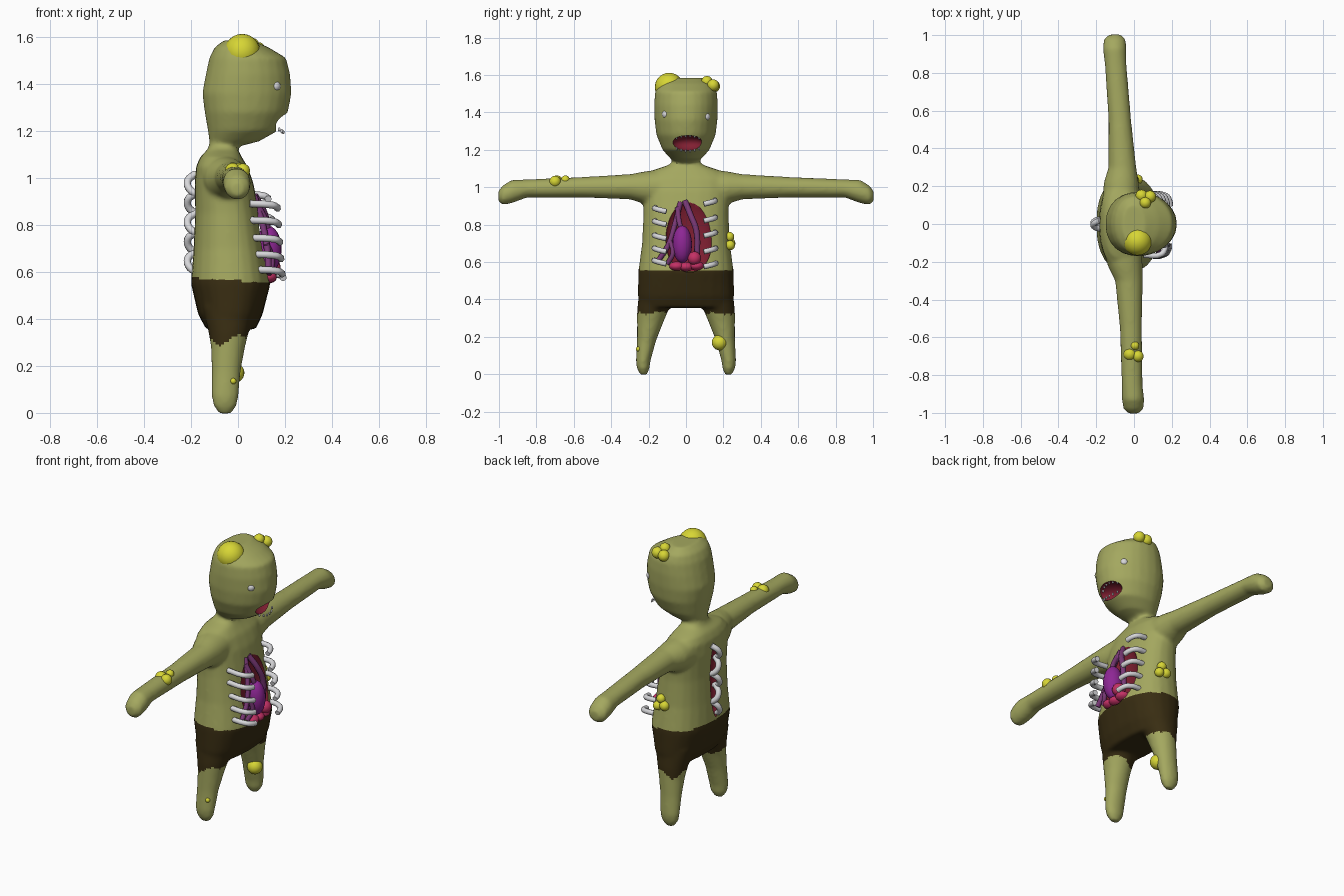
import bpy, bmesh, math
from mathutils import Vector

if "Cube" in bpy.data.objects:
    bpy.data.objects.remove(bpy.data.objects["Cube"])


def material(name, r, g, b):
    m = bpy.data.materials.new(name)
    m.diffuse_color = (r, g, b, 1)
    m.use_nodes = True
    m.node_tree.nodes["Principled BSDF"].inputs["Base Color"].default_value = m.diffuse_color
    return m


SKIN = material("green skin", 0.37, 0.39, 0.115)
CLOTH = material("dark brown cloth", 0.04, 0.026, 0.006)
FLESH = material("red flesh", 0.22, 0.014, 0.032)
WART = material("yellow wart", 0.68, 0.67, 0.035)
BONE = material("bone white", 0.68, 0.68, 0.70)
ORGAN = material("purple organ", 0.27, 0.02, 0.30)
GUT = material("dull purple gut", 0.19, 0.04, 0.18)
PINK = material("pink organ", 0.55, 0.03, 0.13)


def add_object(name, bm, mats, smooth=True):
    mesh = bpy.data.meshes.new(name)
    bmesh.ops.recalc_face_normals(bm, faces=bm.faces)
    bm.to_mesh(mesh)
    bm.free()
    for m in mats:
        mesh.materials.append(m)
    for p in mesh.polygons:
        p.use_smooth = smooth
    ob = bpy.data.objects.new(name, mesh)
    bpy.context.collection.objects.link(ob)
    return ob


def loft(bm, rings, place, power=1.0, taper=0.0, n=24):
    """Rings are (along, u0, u1, v0, v1); place maps (along, u, v) to a point."""
    loops = []
    for t, u0, u1, v0, v1 in rings:
        loop = []
        for i in range(n):
            a = 2 * math.pi * i / n
            c, s = math.cos(a), math.sin(a)
            cu = math.copysign(abs(c) ** power, c)
            sv = math.copysign(abs(s) ** power, s) * (1 - taper * c)
            loop.append(bm.verts.new(place(t, (u0 + u1) / 2 + cu * (u1 - u0) / 2,
                                           (v0 + v1) / 2 + sv * (v1 - v0) / 2)))
        loops.append(loop)
    for a, b in zip(loops, loops[1:]):
        for i in range(n):
            bm.faces.new((a[i], a[(i + 1) % n], b[(i + 1) % n], b[i]))
    bm.faces.new(loops[0])
    bm.faces.new(loops[-1])


def ball(name, pos, size, mat, hidden=False, seg=20):
    bm = bmesh.new()
    bmesh.ops.create_uvsphere(bm, u_segments=seg, v_segments=seg * 2 // 3, radius=1)
    for v in bm.verts:
        v.co = Vector([c * s + p for c, s, p in zip(v.co, size, pos)])
    ob = add_object(name, bm, [mat])
    if hidden:
        ob.hide_render = True
        ob.hide_viewport = False
    return ob


def tube(name, pts, radius, mat, sides=2):
    cu = bpy.data.curves.new(name, 'CURVE')
    cu.dimensions = '3D'
    cu.bevel_depth = radius
    cu.bevel_resolution = sides
    cu.use_fill_caps = True
    cu.resolution_u = 4
    sp = cu.splines.new('BEZIER')
    sp.bezier_points.add(len(pts) - 1)
    for p, co in zip(sp.bezier_points, pts):
        p.co = co
        p.handle_left_type = p.handle_right_type = 'AUTO'
    cu.materials.append(mat)
    ob = bpy.data.objects.new(name, cu)
    bpy.context.collection.objects.link(ob)
    return ob


# Body mass: torso, head, arms and legs as overlapping lofts
def upright(t, u, v):
    return (u, v, t)


def sideways(t, u, v):
    return (u, t, v)


bm = bmesh.new()
torso = [(0.355, -0.135, 0.075, 0.245), (0.42, -0.17, 0.105, 0.258), (0.55, -0.2, 0.138, 0.255),
         (0.70, -0.19, 0.115, 0.235), (0.85, -0.183, 0.09, 0.228), (0.98, -0.185, 0.065, 0.232),
         (1.05, -0.178, 0.04, 0.235), (1.09, -0.16, 0.015, 0.18), (1.12, -0.13, 0.0, 0.09),
         (1.16, -0.115, -0.005, 0.055)]
loft(bm, [(z, a, b, -w, w) for z, a, b, w in torso], upright, 0.85)
head = [(1.13, -0.115, -0.01, 0.052), (1.155, -0.122, 0.09, 0.085), (1.20, -0.128, 0.17, 0.125),
        (1.28, -0.142, 0.213, 0.158), (1.36, -0.152, 0.228, 0.168), (1.44, -0.137, 0.222, 0.17),
        (1.51, -0.122, 0.205, 0.165), (1.555, -0.1, 0.13, 0.145), (1.585, -0.06, 0.06, 0.10)]
loft(bm, [(z, a, b, -w, w) for z, a, b, w in head], upright, 0.95, 0.10)
# The arms differ slightly in depth: (y, x0, x1, z0, z1)
left_arm = [(0.1, -0.17, 0.03, 0.89, 1.1), (0.22, -0.16, 0.025, 0.91, 1.085), (0.3, -0.135, 0.012, 0.935, 1.07),
            (0.55, -0.135, -0.015, 0.945, 1.055), (0.85, -0.155, -0.04, 0.945, 1.042),
            (0.93, -0.165, -0.04, 0.915, 1.04), (0.98, -0.16, -0.045, 0.905, 1.01), (1.003, -0.13, -0.07, 0.925, 0.98)]
right_arm = [(-0.1, -0.17, 0.04, 0.89, 1.1), (-0.22, -0.14, 0.045, 0.91, 1.085), (-0.3, -0.1, 0.045, 0.935, 1.07),
             (-0.55, -0.075, 0.042, 0.945, 1.055), (-0.85, -0.065, 0.045, 0.945, 1.042),
             (-0.93, -0.065, 0.055, 0.915, 1.04), (-0.98, -0.055, 0.05, 0.905, 1.01), (-1.003, -0.03, 0.025, 0.925, 0.98)]
loft(bm, left_arm, sideways)
loft(bm, right_arm, sideways)
legs = [(0.45, -0.15, 0.07, 0.08, 0.25), (0.34, -0.125, 0.045, 0.095, 0.262), (0.28, -0.115, 0.03, 0.12, 0.262),
        (0.18, -0.112, 0.012, 0.16, 0.262), (0.07, -0.112, 0.002, 0.19, 0.268),
        (0.03, -0.105, -0.005, 0.195, 0.262), (-0.003, -0.08, -0.03, 0.21, 0.245)]
for s in (1, -1):
    loft(bm, [(z, a, b, s * c, s * d) for z, a, b, c, d in legs], upright)
body = add_object("body", bm, [SKIN])

# Hollows for the open chest, the exposed spine and the mouth: (centre, radii)
hollows = {"chest_hollow": ((0.105, 0.015, 0.73), (0.06, 0.125, 0.215)),
           "spine_hollow": ((-0.19, 0.0, 0.80), (0.03, 0.035, 0.21)),
           "mouth_hollow": ((0.19, 0.01, 1.235), (0.07, 0.085, 0.043))}
rm = body.modifiers.new("blend", 'REMESH')
rm.mode = 'VOXEL'
rm.voxel_size = 0.011
rm.use_smooth_shade = True
sm = body.modifiers.new("soften", 'SMOOTH')
sm.iterations = 6
cutters = []
for name, (pos, size) in hollows.items():
    cut = ball(name, pos, size, FLESH, True, 32)
    cutters.append(cut)
    bo = body.modifiers.new(name, 'BOOLEAN')
    bo.operation = 'DIFFERENCE'
    bo.solver = 'EXACT'
    bo.object = cut
bpy.context.view_layer.update()
dg = bpy.context.evaluated_depsgraph_get()
mesh = bpy.data.meshes.new_from_object(body.evaluated_get(dg))
body.modifiers.clear()
body.data = mesh
for c in cutters:
    bpy.data.objects.remove(c)
mesh.materials.clear()
for m in (SKIN, CLOTH, FLESH):
    mesh.materials.append(m)
# Colour rule: shorts between the waist and a ragged hem, flesh inside hollows
for p in mesh.polygons:
    x, y, z = p.center
    hem = 0.325 - 0.045 * max(0, 1 - abs(x + 0.08) / 0.05) + 0.006 * math.sin(60 * x + 45 * y)
    waist = 0.562 - 0.06 * x
    p.use_smooth = True
    p.material_index = 1 if hem < z < waist else 0
    if z >= waist:
        for pos, size in hollows.values():
            if sum(((a - b) / s) ** 2 for a, b, s in zip(p.center, pos, size)) < 1.005:
                p.material_index = 2
bpy.context.view_layer.objects.active = body
body.select_set(True)
bpy.ops.object.shade_smooth_by_angle(angle=math.radians(40))

# Eyes and teeth
for i, (y, z) in enumerate(((-0.105, 1.39), (0.105, 1.377))):
    ball(f"eye_{i}", (0.158, y, z), (0.023,) * 3, BONE)
for i in range(6):
    y = -0.05 + i * 0.024
    for tag, s in (("upper", 1), ("lower", -1)):
        h = 0.041 * math.sqrt(1 - ((y - 0.01) / 0.085) ** 2)
        ball(f"{tag}_tooth_{i}", (0.193 - 5 * (y - 0.01) ** 2, y, 1.235 + s * h), (0.006, 0.005, 0.009), BONE, seg=8)

# Ribs curling out of the open chest
for side, y0, heights in (("right", -0.165, (0.88, 0.81, 0.735, 0.665, 0.60)),
                          ("left", 0.155, (0.92, 0.83, 0.75, 0.665, 0.585))):
    s = 1 if y0 > 0 else -1
    for i, z in enumerate(heights):
        r = 0.125 + 0.016 * i if s > 0 else 0.165 + 0.005 * i
        tube(f"{side}_rib_{i}", [(0.05, y0, z + 0.01), (r - 0.02, y0 - s * 0.005, z + 0.004),
                                 (r, y0 - s * 0.035, z - 0.004), (r + 0.003, y0 - s * 0.06, z - 0.01)], 0.015, BONE)

# Spine pieces bulging from the back
for i in range(5):
    z = 0.64 + i * 0.083
    s = 1 if i % 2 else -1
    tube(f"spine_bone_{i}", [(-0.165, s * 0.025, z - 0.045), (-0.205, s * 0.018, z - 0.022),
                             (-0.214, 0, z + 0.015), (-0.18, -s * 0.02, z + 0.045)], 0.016, BONE)

# Organs
ball("stomach", (0.13, -0.02, 0.695), (0.055, 0.052, 0.10), ORGAN)
ball("heart", (0.145, 0.045, 0.62), (0.036, 0.036, 0.036), PINK)
for i, (y, z) in enumerate(((-0.05, 0.578), (0.0, 0.575), (0.055, 0.58))):
    ball(f"lower_organ_{i}", (0.125, y, z), (0.04, 0.04, 0.025), PINK)
tube("gut_long", [(0.07, -0.03, 0.92), (0.105, -0.06, 0.80), (0.125, -0.095, 0.69), (0.13, -0.15, 0.605)], 0.014, GUT)
tube("gut_middle", [(0.07, -0.005, 0.925), (0.11, 0.025, 0.85), (0.125, 0.055, 0.77), (0.12, 0.06, 0.64)], 0.016, GUT)
tube("gut_inner", [(0.08, -0.045, 0.89), (0.12, -0.035, 0.81), (0.13, -0.02, 0.76)], 0.014, GUT)
tube("gut_low", [(0.12, -0.09, 0.72), (0.145, -0.07, 0.65), (0.13, -0.10, 0.59)], 0.013, GUT)

# Warts: (x, y, z, radius)
warts = [(0.018, -0.09, 1.535, 0.077), (0.04, 0.15, 1.54, 0.032), (0.085, 0.145, 1.545, 0.032),
         (0.06, 0.112, 1.565, 0.030), (-0.022, -0.69, 1.03, 0.033), (0.02, -0.70, 1.03, 0.031),
         (0.005, -0.645, 1.04, 0.023), (0.0, 0.232, 0.735, 0.026), (0.02, 0.236, 0.69, 0.026),
         (-0.025, 0.236, 0.70, 0.028), (-0.015, 0.18, 0.17, 0.042), (-0.02, -0.255, 0.135, 0.013)]
for i, (x, y, z, r) in enumerate(warts):
    ball(f"wart_{i}", (x, y, z), (r, r, r), WART)
